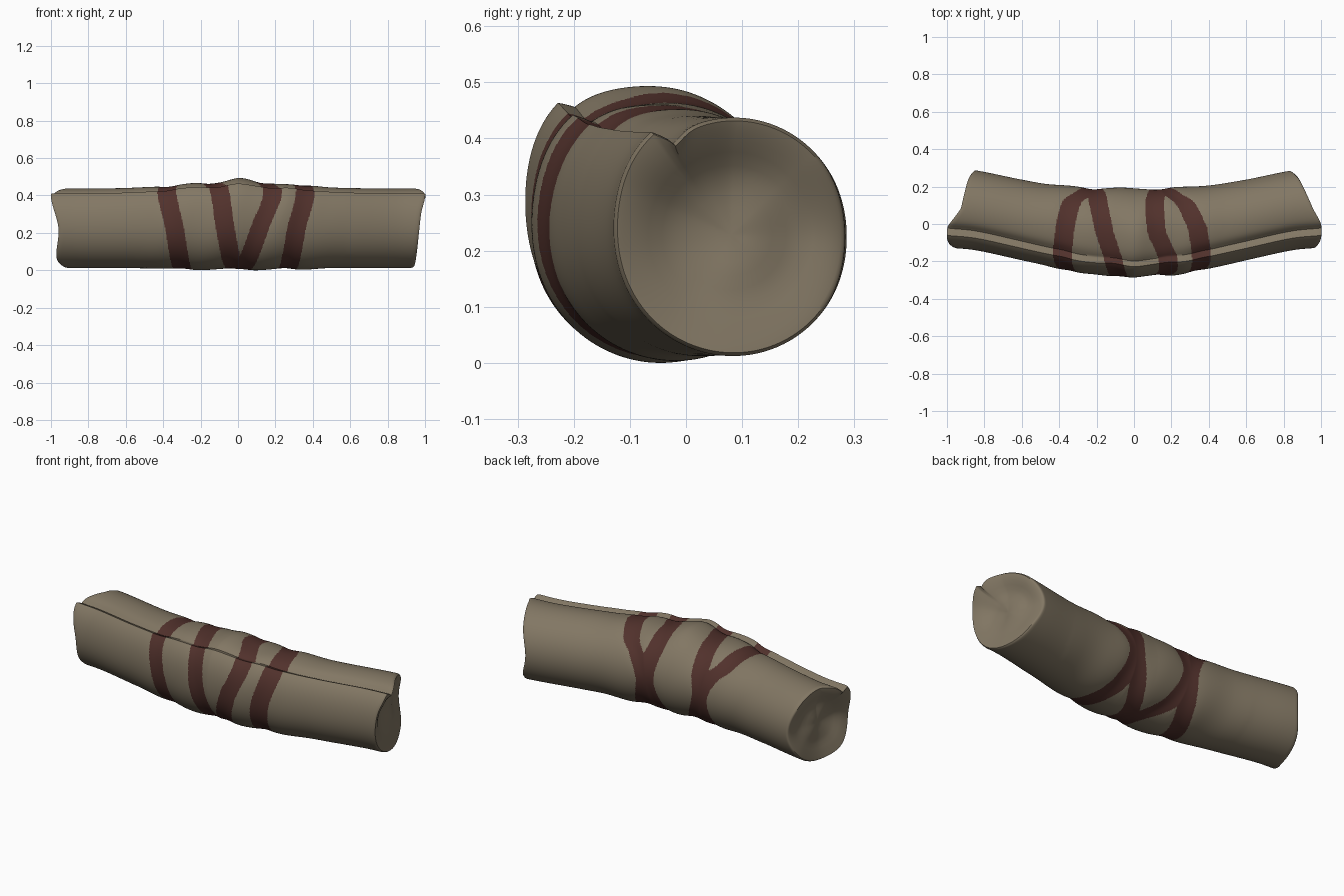
import bpy, bmesh, math
from mathutils import Vector

if "Cube" in bpy.data.objects:
    bpy.data.objects.remove(bpy.data.objects["Cube"])


def material(name, rgb):
    m = bpy.data.materials.new(name)
    m.diffuse_color = (*rgb, 1)
    m.use_nodes = True
    m.node_tree.nodes["Principled BSDF"].inputs["Base Color"].default_value = m.diffuse_color
    return m


def curve(pts, t):
    """Smooth interpolation through sorted (t, value) points."""
    n = len(pts)
    for i in range(n - 1):
        if t <= pts[i + 1][0] or i == n - 2:
            (a, p1), (b, p2) = pts[i], pts[i + 1]
            p0 = pts[max(i - 1, 0)]
            p3 = pts[min(i + 2, n - 1)]
            m1 = (p2 - p0[1]) / (b - p0[0])
            m2 = (p3[1] - p1) / (p3[0] - a)
            h = b - a
            s = min(max((t - a) / h, 0), 1)
            return ((2*s**3 - 3*s*s + 1) * p1 + (s**3 - 2*s*s + s) * h * m1
                    + (3*s*s - 2*s**3) * p2 + (s**3 - s*s) * h * m2)


def gauss(v, w):
    return math.exp(-(v / w) ** 2)


# Angles run from the top (0) over the front (90), bottom (180), back (270)
KEYS = (0, 45, 90, 135, 180, 225, 270, 300, 320, 360)
STRAPS = [list(zip(KEYS, v)) for v in (
    (-.37, -.38, -.34, -.315, -.29, -.24, -.22, -.27, -.33, -.37),
    (-.16, -.10, -.07, -.04, -.025, -.15, -.22, -.20, -.19, -.16),
    (.12, .185, .12, .06, .02, .08, .13, .12, .11, .12),
    (.34, .36, .315, .285, .255, .185, .14, .20, .27, .34))]
STRAP_HALF = 0.05
END_R = [(0, .955), (25, .998), (45, 1.0), (68, .98), (95, .968), (140, .952),
         (180, .935), (225, .89), (270, .84), (315, .89), (360, .955)]
END_L = [(0, .925), (37, 1.0), (90, .96), (140, .97), (180, .92), (225, .89),
         (270, .855), (315, .89), (360, .925)]
CENTRE_Y = [(0, -.05), (.2, -.043), (.4, -.02), (.6, .018), (.85, .07), (1, .085)]
RADIUS = [(0, .235), (.3, .228), (.5, .216), (.8, .212), (1, .213)]
SEAM = 35


def strap_distance(x, deg):
    return min(abs(x - curve(s, deg)) for s in STRAPS)


def roll_point(x, deg, shrink):
    ax = abs(x)
    mid = gauss(x, .42)
    r = curve(RADIUS, ax)
    # overlapping outer flap: a step at the seam, fading out down the front
    d = (deg - SEAM) % 360
    if d < 180:
        r += (.028 + .016 * mid) * min(d / 4, 1) * math.exp(-(d / 36) ** 2)
    else:
        r -= .012 * (1 - mid) * gauss(d - 360, 9)
    r += .018 * mid * (gauss(d - 360, 20) if d > 180 else max(0, 1 - d / 4))
    # cloth squeezed under the straps and bulging between them
    if ax < .6:
        r -= .006 * gauss(strap_distance(x, deg), .05)
        r += .020 * gauss(x, .08) * gauss((deg + 180 - 5) % 360 - 180, 40)
        r += .004 * mid * math.sin(x * 21 + math.radians(deg) * 2)
    r -= shrink
    a = math.radians(deg)
    return Vector((x, curve(CENTRE_Y, ax) - r * math.sin(a),
                   .226 + .012 * mid + r * math.cos(a)))


# Column positions, denser in the strapped middle
cols = [-1, -.994, -.985] + [-.97 + i * .02 for i in range(24)]
cols += [-.49 + i * .98 / 270 for i in range(271)]
cols += [.51 + i * .02 for i in range(24)] + [.985, .994, 1]
rim = {0: .006, 1: .002}
degs = sorted([i * 2 for i in range(180)] + [35, 37, 39])
N = len(degs)

bm = bmesh.new()
rings = []
for ci, u in enumerate(cols):
    shrink = rim.get(min(ci, len(cols) - 1 - ci), 0)
    ring = []
    for deg in degs:
        end = curve(END_R if u > 0 else END_L, deg)
        # only the outer half stretches to meet the slanted end
        k = max(0, abs(u) - .5) / .5
        x = math.copysign(abs(u) if k == 0 else .5 + k * (end - .5), u)
        ring.append(bm.verts.new(roll_point(x, deg, shrink)))
    rings.append(ring)


def bridge(r0, r1, flip=False):
    for j in range(N):
        q = [r0[j], r0[(j + 1) % N], r1[(j + 1) % N], r1[j]]
        bm.faces.new(q[::-1] if flip else q)


for r0, r1 in zip(rings, rings[1:]):
    bridge(r0, r1)

# Strap colour on the faces lying inside a strap path
for f in bm.faces:
    c = f.calc_center_median()
    if abs(c.x) > .5:
        continue
    dy, dz = c.y - curve(CENTRE_Y, abs(c.x)), c.z - .226 - .012 * gauss(c.x, .42)
    if strap_distance(c.x, math.degrees(math.atan2(-dy, dz)) % 360) < STRAP_HALF:
        f.material_index = 1

# Dished ends, the seam notch fading into a round hollow with a faint fold
for side, edge in ((-1, rings[0]), (1, rings[-1])):
    centre = sum((v.co for v in edge), Vector()) / N
    prev = edge
    for s in (.975, .94, .89, .82, .72, .6, .48, .36, .24, .12):
        ring = []
        for j, v in enumerate(edge):
            a = math.radians(degs[j])
            t, w = 1 - s, s ** 6
            p = centre.lerp(v.co, s)
            flat = centre + Vector((0, -math.sin(a), math.cos(a))) * .205 * s
            p.y += (flat.y - p.y) * (1 - w)
            p.z += (flat.z - p.z) * (1 - w)
            p.x = centre.x + (v.co.x - centre.x) * s ** 1.5
            swirl = math.sin(a + 4 * s) * .007 * math.sin(math.pi * s)
            p.x -= side * (.028 * min(t / .45, 1) ** 1.5 + swirl)
            ring.append(bm.verts.new(p))
        bridge(prev, ring, side < 0)
        prev = ring
    tip = bm.verts.new(centre - Vector((side * .028, 0, 0)))
    for j in range(N):
        bm.faces.new((prev[j], prev[(j + 1) % N], tip))

bmesh.ops.recalc_face_normals(bm, faces=bm.faces)
low = min(v.co.z for v in bm.verts)
ys = [v.co.y for v in bm.verts]
bmesh.ops.translate(bm, verts=bm.verts,
                    vec=(0, -(min(ys) + max(ys)) / 2, -low))

mesh = bpy.data.meshes.new("bedroll")
bm.to_mesh(mesh)
bm.free()
mesh.materials.append(material("khaki cloth", (.225, .185, .127)))
mesh.materials.append(material("dark red strap", (.083, .031, .025)))
roll = bpy.data.objects.new("bedroll", mesh)
bpy.context.collection.objects.link(roll)
bpy.context.view_layer.objects.active = roll
roll.select_set(True)
bpy.ops.object.shade_smooth_by_angle(angle=math.radians(40))
